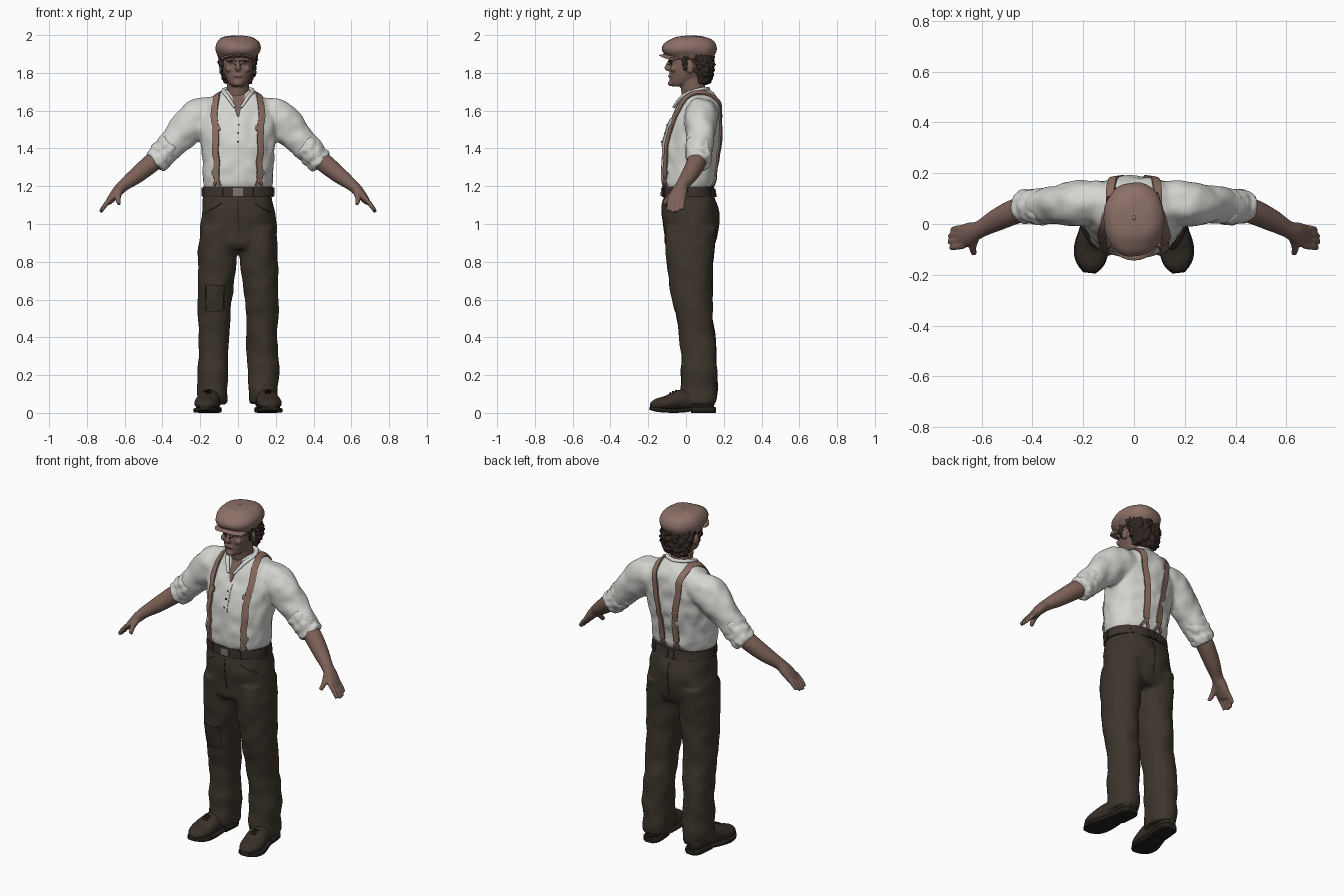
import bpy, bmesh, math
from mathutils import Vector, Matrix, noise
from mathutils.bvhtree import BVHTree

cube = bpy.data.objects.get("Cube")
if cube:
    bpy.data.objects.remove(cube, do_unlink=True)


def material(name, *rgb):
    mat = bpy.data.materials.new(name)
    mat.use_nodes = True
    mat.diffuse_color = (*rgb, 1)
    bsdf = mat.node_tree.nodes["Principled BSDF"]
    bsdf.inputs["Base Color"].default_value = (*rgb, 1)
    bsdf.inputs["Roughness"].default_value = 0.8
    return mat


SKIN = material("skin", .2, .12, .097)
SHIRT = material("off white cloth", .66, .66, .63)
TROUSER = material("dark brown cloth", .046, .036, .025)
STRAP = material("tan leather", .25, .15, .115)
CAP = material("dusty brown cloth", .26, .16, .135)
HAIR = material("dark hair", .03, .02, .016)
SHOE = material("shoe leather", .04, .029, .021)
BELT = material("belt leather", .045, .033, .027)
METAL = material("dull metal", .2, .18, .16)
SEAM = material("dark stitching", .018, .014, .011)


def spline(rows, steps=5):
    """Smooth in-between rows through the given rows."""
    pts = [rows[0], *rows, rows[-1]]
    out = []
    for a, b, c, d in zip(pts, pts[1:], pts[2:], pts[3:]):
        for i in range(steps):
            t = i / steps
            out.append([q + t / 2 * (r - p + t * (2 * p - 5 * q + 4 * r - s + t * (3 * (q - r) + s - p)))
                        for p, q, r, s in zip(a, b, c, d)])
    return out + [list(rows[-1])]


def skin_rings(bm, rings):
    loops = [[bm.verts.new(co) for co in ring] for ring in rings]
    for a, b in zip(loops, loops[1:]):
        for i in range(len(a)):
            j = (i + 1) % len(a)
            bm.faces.new((a[i], a[j], b[j], b[i]))
    bm.faces.new(loops[0])
    bm.faces.new(loops[-1])


def oval(c, u, v, power, sides=36):
    ring = []
    for i in range(sides):
        a = math.tau * i / sides
        x, y = (math.copysign(abs(k) ** (2 / power), k) for k in (math.cos(a), math.sin(a)))
        ring.append(c + u * x + v * y)
    return ring


def stack(bm, rows, power=2.2):
    """Level slices: height, then left, right, front and back limits."""
    rings = []
    for z, x0, x1, y0, y1 in spline(rows):
        centre = Vector(((x0 + x1) / 2, (y0 + y1) / 2, z))
        rings.append(oval(centre, Vector(((x1 - x0) / 2, 0, 0)), Vector((0, (y1 - y0) / 2, 0)), power))
    skin_rings(bm, rings)


def even(rows):
    return [(z, -h, h, y0, y1) for z, h, y0, y1 in rows]


def limb(bm, rows, ref=(0, 1, 0), power=2):
    """Slices across a path: centre, radius along ref, other radius."""
    rows = spline(rows)
    pts = [Vector(r[:3]) for r in rows]
    rings = []
    for i, r in enumerate(rows):
        t = (pts[min(i + 1, len(pts) - 1)] - pts[max(i - 1, 0)]).normalized()
        u = Vector(ref)
        u = (u - t * u.dot(t)).normalized()
        rings.append(oval(pts[i], u * r[3], t.cross(u) * r[4], power, 24))
    skin_rings(bm, rings)


def ball(bm, centre, size):
    bmesh.ops.create_uvsphere(bm, u_segments=20, v_segments=12, radius=1,
                              matrix=Matrix.Translation(centre) @ Matrix.Diagonal((*size, 1)))


def finish(bm, name, mat, voxel=0, mirror=False, amp=0, freq=1):
    bmesh.ops.recalc_face_normals(bm, faces=bm.faces)
    ob = bpy.data.objects.new(name, bpy.data.meshes.new(name))
    bm.to_mesh(ob.data)
    bm.free()
    bpy.context.collection.objects.link(ob)
    if mirror:
        ob.modifiers.new("mirror", 'MIRROR').use_mirror_merge = False
    if voxel:
        mod = ob.modifiers.new("blend", 'REMESH')
        mod.mode, mod.voxel_size = 'VOXEL', voxel
        mod = ob.modifiers.new("soften", 'SMOOTH')
        mod.factor, mod.iterations = .5, 4
    graph = bpy.context.evaluated_depsgraph_get()
    mesh = bpy.data.meshes.new_from_object(ob.evaluated_get(graph))
    ob.modifiers.clear()
    ob.data = mesh
    if amp:
        moved = [v.co + v.normal * amp * noise.noise(v.co * freq) for v in mesh.vertices]
        for v, co in zip(mesh.vertices, moved):
            v.co = co
    mesh.materials.clear()
    mesh.materials.append(mat)
    bpy.ops.object.select_all(action='DESELECT')
    ob.select_set(True)
    bpy.context.view_layer.objects.active = ob
    bpy.ops.object.shade_smooth_by_angle(angle=math.radians(60 if voxel else 45))
    return ob


def ribbon(name, mat, target, path, w0, w1=None, lift=.005, mirror=True):
    """Thin strip that lies on the surface of another part."""
    mesh = target.data
    tree = BVHTree.FromPolygons([v.co for v in mesh.vertices], [tuple(p.vertices) for p in mesh.polygons])
    pts = [Vector(p) for p in spline(path)]
    w1 = w0 if w1 is None else w1
    rings = []
    for i, p in enumerate(pts):
        loc, normal = tree.find_nearest(p)[:2]
        t = pts[min(i + 1, len(pts) - 1)] - pts[max(i - 1, 0)]
        side = t.cross(normal).normalized() * (w0 + (w1 - w0) * i / (len(pts) - 1)) / 2
        hits = [tree.find_nearest(loc + side * s)[:2] for s in (-1, 0, 1)]
        rings.append([l + n * lift for l, n in hits] + [l - n * .003 for l, n in reversed(hits)])
    bm = bmesh.new()
    skin_rings(bm, rings)
    return finish(bm, name, mat, mirror=mirror)


# Shirt: torso and sleeves blended into one cloth
bm = bmesh.new()
stack(bm, even([(1.17, .165, -.11, .125), (1.22, .186, -.128, .148), (1.32, .187, -.13, .165),
                (1.42, .197, -.122, .182), (1.5, .205, -.102, .19), (1.58, .2, -.068, .188),
                (1.645, .17, -.035, .177), (1.685, .115, -.012, .15), (1.71, .075, .0, .12)]))
limb(bm, [(.12, .085, 1.585, .085, .09), (.21, .08, 1.557, .09, .104), (.28, .077, 1.495, .08, .094),
          (.35, .073, 1.42, .07, .076), (.42, .066, 1.345, .064, .064)])
shirt = finish(bm, "shirt", SHIRT, .01, True, .009, 15)

# Rolled sleeve cuffs
bm = bmesh.new()
for x, z, r in ((.365, 1.404, .072), (.395, 1.372, .07), (.425, 1.34, .067)):
    limb(bm, [(x - .022, .07, z + .022, r * .85, r * .85), (x - .012, .07, z + .012, r, r),
              (x + .012, .067, z - .012, r, r), (x + .02, .066, z - .02, r * .8, r * .8)])
finish(bm, "rolled_cuffs", SHIRT, .008, True, .008, 30)

# Collar band around the open neck
bm = bmesh.new()
limb(bm, [(-.01, .118, 1.715, .01, .014), (.05, .1, 1.717, .01, .014), (.077, .045, 1.705, .01, .014),
          (.055, -.02, 1.675, .01, .013), (.015, -.068, 1.615, .007, .01)], ref=(0, 0, 1))
finish(bm, "collar", SHIRT, .006, True)
ribbon("open_neck", SKIN, shirt, [(0, -.03, 1.69), (0, -.07, 1.63), (0, -.09, 1.58)], .075, .006, .004, False)
ribbon("shirt_placket", SHIRT, shirt, [(0, -.1, 1.575), (0, -.12, 1.5), (0, -.13, 1.41)], .034, lift=.004, mirror=False)
for z in (1.54, 1.49, 1.44):
    ribbon("shirt_button", SEAM, shirt, [(0, -.13, z), (0, -.13, z - .009)], .009, lift=.007, mirror=False)

# Suspenders with buckles and forked ends
ribbon("suspenders", STRAP, shirt, [(.135, -.15, 1.24), (.142, -.15, 1.4), (.145, -.12, 1.54), (.138, -.03, 1.68),
                                    (.118, .07, 1.73), (.1, .16, 1.69), (.085, .21, 1.6), (.06, .21, 1.4),
                                    (.048, .18, 1.25)], .034, lift=.008)
for z in (1.53, 1.27):
    ribbon("suspender_buckle", METAL if z < 1.4 else STRAP, shirt,
           [(.141, -.15, z + .012), (.141, -.15, z - .012)], .042, lift=.0095)
for x0, y, ends in ((.135, -.16, (.105, .168)), (.048, .18, (.025, .075))):
    for x in ends:
        ribbon("suspender_tab", STRAP, shirt, [(x0, y, 1.25), (x, y, 1.18)], .014, lift=.009)

# Trousers: seat and two legs
bm = bmesh.new()
stack(bm, even([(1.185, .176, -.11, .135), (1.13, .184, -.122, .158), (1.05, .195, -.124, .174),
                (.97, .203, -.118, .172), (.9, .205, -.11, .155), (.865, .19, -.09, .135)]))
stack(bm, [(.98, .01, .197, -.112, .165), (.86, .007, .211, -.108, .15), (.75, .014, .211, -.096, .14),
           (.6, .032, .21, -.075, .14), (.5, .041, .21, -.052, .142), (.4, .046, .209, -.033, .155),
           (.25, .05, .214, -.024, .165), (.1, .055, .212, -.032, .162), (.05, .06, .207, -.026, .157)])
trousers = finish(bm, "trousers", TROUSER, .01, True, .009, 11)
ribbon("fly_seam", SEAM, trousers, [(0, -.14, 1.13), (0, -.14, 1.04), (.004, -.13, .95)], .005, lift=.002, mirror=False)
ribbon("seat_seam", SEAM, trousers, [(0, .18, 1.13), (0, .19, 1.03), (0, .17, .92)], .005, lift=.002, mirror=False)
ribbon("pocket_seam", SEAM, trousers, [(.1, -.14, 1.12), (.14, -.12, 1.09), (.19, -.06, 1.06)], .006, lift=.002)
corners = [(-.18, -.08, .68), (-.06, -.09, .67), (-.06, -.07, .54), (-.18, -.06, .53)]
for a, b in zip(corners, corners[1:] + corners[:1]):
    ribbon("knee_patch_stitching", SEAM, trousers, [a, b], .005, lift=.002, mirror=False)

# Belt, loops and buckle
bm = bmesh.new()
stack(bm, even([(1.143, .188, -.127, .158), (1.17, .188, -.127, .153), (1.198, .186, -.126, .148)]))
belt = finish(bm, "belt", BELT)
for x, y in ((.1, -.15), (.19, .0), (.13, .15), (.02, .18)):
    ribbon("belt_loop", TROUSER, belt, [(x, y, 1.192), (x, y, 1.148)], .018, lift=.006)
ribbon("belt_buckle", METAL, belt, [(-.028, -.15, 1.17), (.028, -.15, 1.17)], .042, lift=.007, mirror=False)

# Forearms and hands
bm = bmesh.new()
limb(bm, [(.38, .07, 1.385, .05, .05), (.46, .052, 1.32, .05, .05), (.54, .016, 1.255, .044, .043),
          (.605, -.02, 1.205, .034, .032), (.64, -.035, 1.17, .043, .028), (.672, -.048, 1.132, .046, .021),
          (.688, -.054, 1.112, .04, .015)])
for y, reach in ((-.014, .82), (-.038, .97), (-.062, 1), (-.086, .9)):
    limb(bm, [(.668, y, 1.14, .012, .012), (.668 + .036 * reach, y - .004, 1.14 - .04 * reach, .0125, .012),
              (.668 + .06 * reach, y - .008, 1.14 - .077 * reach, .01, .01)])
limb(bm, [(.622, -.045, 1.18, .018, .02), (.635, -.088, 1.14, .015, .016), (.63, -.118, 1.105, .011, .011)], (1, 0, 0))
finish(bm, "forearms_and_hands", SKIN, .0055, True)

# Head and neck
bm = bmesh.new()
limb(bm, [(0, .06, 1.6, .06, .065), (0, .04, 1.7, .064, .06), (0, .03, 1.79, .064, .06)])
stack(bm, even([(1.728, .03, -.072, -.01), (1.745, .048, -.084, .04), (1.78, .066, -.086, .09),
                (1.82, .077, -.086, .11), (1.87, .081, -.084, .12), (1.92, .08, -.075, .12), (1.95, .05, -.04, .08)]))
limb(bm, [(0, -.082, 1.868, .009, .01), (0, -.096, 1.84, .011, .012), (0, -.1, 1.825, .016, .014),
          (0, -.088, 1.815, .013, .008)], (1, 0, 0))
ball(bm, (0, -.08, 1.745), (.024, .016, .016))
ball(bm, (0, -.083, 1.783), (.026, .012, .009))
ball(bm, (.045, -.066, 1.82), (.022, .016, .018))
ball(bm, (.035, -.074, 1.868), (.032, .016, .01))
ball(bm, (.086, .022, 1.825), (.012, .02, .032))
head = finish(bm, "head_and_neck", SKIN, .005, True)
ribbon("eyebrows", HAIR, head, [(.016, -.1, 1.864), (.036, -.1, 1.869), (.057, -.08, 1.862)], .008, .005, .003)
ribbon("eyes", HAIR, head, [(.02, -.1, 1.845), (.034, -.1, 1.848), (.048, -.09, 1.844)], .006, .004, .002)
ribbon("mouth_line", SEAM, head, [(-.024, -.1, 1.783), (0, -.11, 1.784), (.024, -.1, 1.783)], .003, lift=.0015, mirror=False)

# Curly hair below the cap
bm = bmesh.new()
stack(bm, even([(1.74, .055, .065, .115), (1.77, .082, .052, .135), (1.82, .096, .038, .146),
                (1.86, .1, .02, .148), (1.9, .1, -.03, .145), (1.92, .09, -.03, .135)]))
limb(bm, [(.084, .0, 1.89, .02, .012), (.086, -.008, 1.85, .014, .01), (.083, -.006, 1.805, .008, .006)])
finish(bm, "curly_hair", HAIR, .006, True, .016, 55)

# Flat cap with visor and top button
bm = bmesh.new()
stack(bm, even([(1.872, .094, -.075, .14), (1.893, .106, -.105, .154), (1.915, .118, -.124, .163),
                (1.94, .12, -.124, .162), (1.967, .108, -.1, .146), (1.987, .08, -.06, .112), (1.997, .03, -.005, .055)]))
ball(bm, (0, .025, 1.995), (.01, .01, .005))
finish(bm, "flat_cap", CAP, amp=.006, freq=14)
bm = bmesh.new()
limb(bm, [(x, -.07 - .3 * x * x, 1.893 - 2.4 * x * x, r, .008) for x, r in
          ((-.09, .02), (-.07, .048), (-.035, .068), (0, .073), (.035, .068), (.07, .048), (.09, .02))])
finish(bm, "cap_visor", CAP)

# Shoes with soles, heels and laces
bm = bmesh.new()
limb(bm, [(.135, .152, .055, .025, .03), (.137, .125, .06, .05, .045), (.145, .05, .07, .056, .055),
          (.155, -.03, .068, .06, .055), (.167, -.1, .052, .066, .04), (.171, -.155, .044, .052, .031),
          (.175, -.187, .035, .024, .016)], (1, 0, 0))
shoes = finish(bm, "shoes", SHOE, .007, True)
bm = bmesh.new()
limb(bm, [(.148, .03, .018, .052, .01), (.157, -.03, .013, .06, .012), (.168, -.1, .013, .069, .012),
          (.172, -.155, .018, .056, .012), (.176, -.19, .026, .026, .01)], (1, 0, 0), 5)
limb(bm, [(.136, .156, .016, .03, .016), (.138, .125, .016, .052, .016), (.146, .03, .016, .054, .016)], (1, 0, 0), 5)
finish(bm, "soles_and_heels", SEAM, mirror=True)
for y in (-.1, -.08, -.06):
    ribbon("shoe_lace", SEAM, shoes, [(.14, y, .13), (.18, y + .006, .13)], .007, lift=.005)
